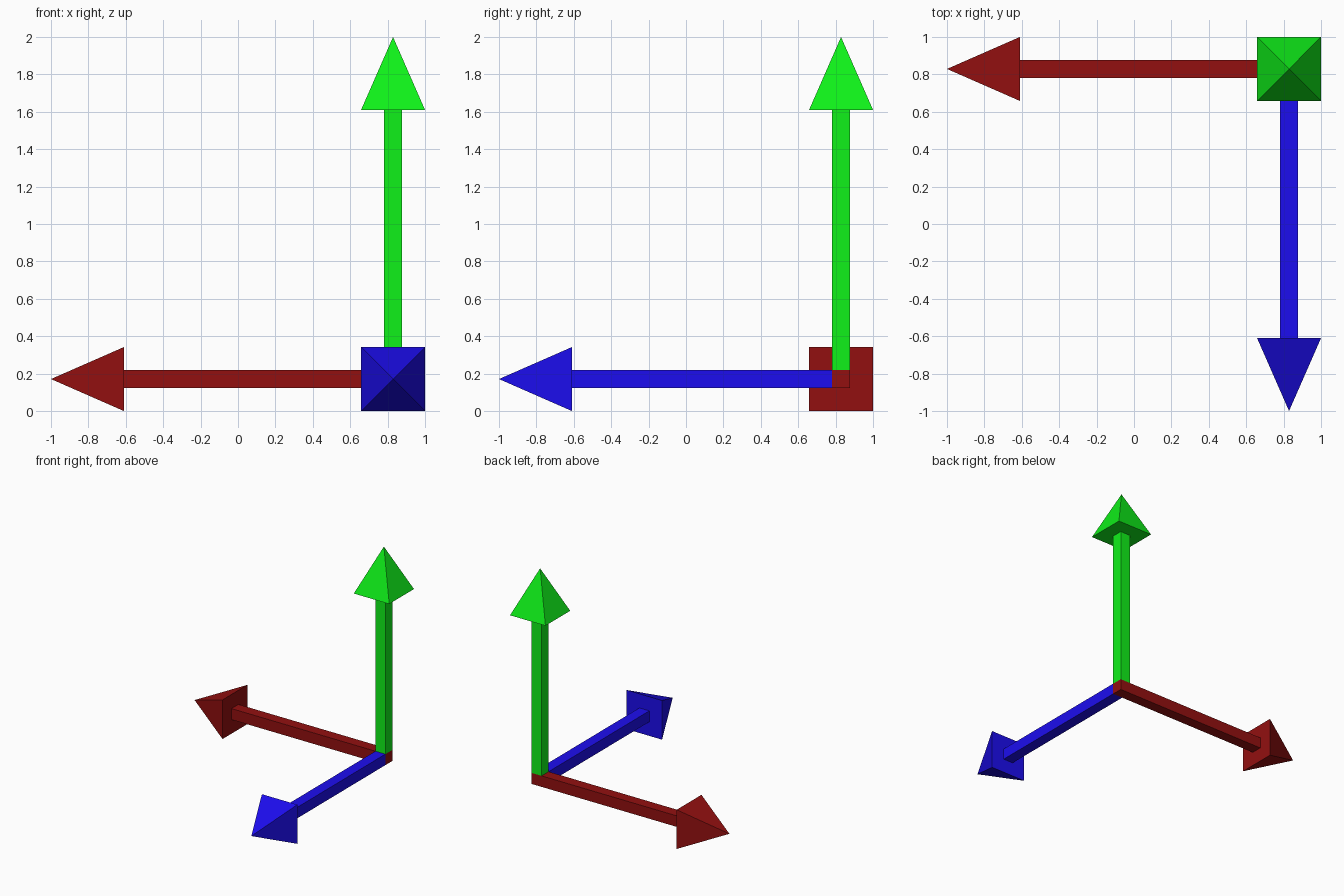
import bpy, bmesh
from math import pi, sqrt
from mathutils import Vector, Matrix

if "Cube" in bpy.data.objects:
    bpy.data.objects.remove(bpy.data.objects["Cube"])

CORNER = Vector((0.829, 0.829, 0.171))   # where the three axes meet
HALF_SHAFT = 0.048
HALF_HEAD = 0.171
HEAD_START = 1.439                       # distance from corner to head base
TIP = 1.829                              # distance from corner to tip


def square_cone(name, direction, start, end, half0, half1, mat):
    """Four-sided prism or pyramid running along direction from the corner."""
    bm = bmesh.new()
    place = (Matrix.Translation(CORNER)
             @ Vector(direction).to_track_quat('Z', 'Y').to_matrix().to_4x4()
             @ Matrix.Translation((0, 0, (start + end) / 2))
             @ Matrix.Rotation(pi / 4, 4, 'Z'))
    bmesh.ops.create_cone(bm, cap_ends=True, segments=4, radius1=half0 * sqrt(2),
                          radius2=half1 * sqrt(2), depth=end - start, matrix=place)
    bmesh.ops.remove_doubles(bm, verts=bm.verts, dist=1e-5)
    bmesh.ops.recalc_face_normals(bm, faces=bm.faces)
    mesh = bpy.data.meshes.new(name)
    bm.to_mesh(mesh)
    bm.free()
    mesh.materials.append(mat)
    bpy.context.collection.objects.link(bpy.data.objects.new(name, mesh))


# Each axis: name, direction, shaft start, colour (red shaft fills the corner)
AXES = [
    ("red", (-1, 0, 0), -HALF_SHAFT, (0.29, 0.005, 0.005, 1)),
    ("blue", (0, -1, 0), HALF_SHAFT, (0.012, 0.004, 0.86, 1)),
    ("green", (0, 0, 1), HALF_SHAFT, (0.005, 0.88, 0.01, 1)),
]
for name, direction, start, colour in AXES:
    mat = bpy.data.materials.new(name)
    mat.diffuse_color = colour
    mat.use_nodes = True
    mat.node_tree.nodes["Principled BSDF"].inputs["Base Color"].default_value = mat.diffuse_color
    square_cone(name + "_shaft", direction, start, HEAD_START, HALF_SHAFT, HALF_SHAFT, mat)
    square_cone(name + "_arrowhead", direction, HEAD_START, TIP, HALF_HEAD, 0, mat)
